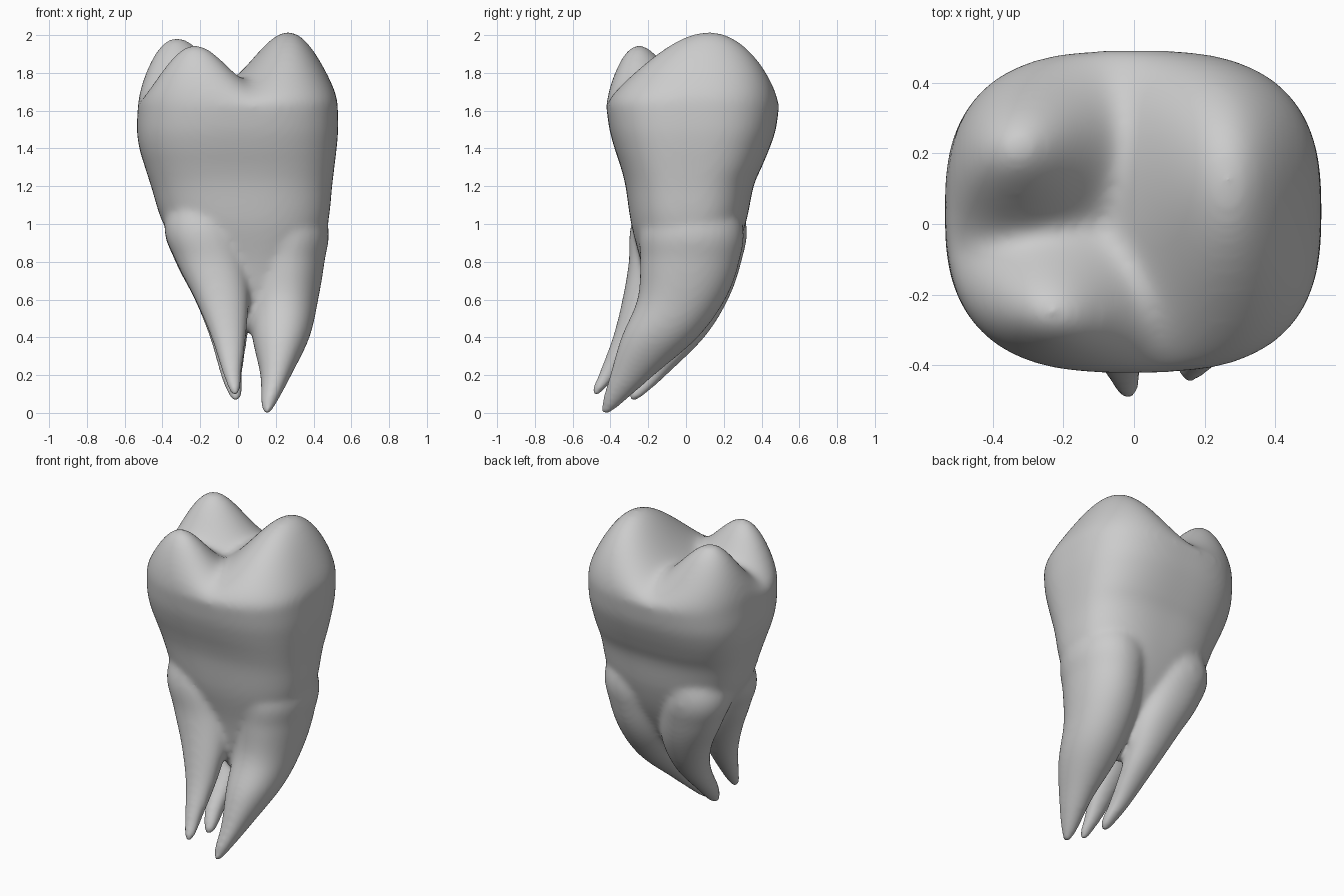
import bpy, bmesh, math

if "Cube" in bpy.data.objects:
    bpy.data.objects.remove(bpy.data.objects["Cube"])

SIDES = 72


def smooth_rows(rows, steps=6):
    """Catmull-Rom interpolation between table rows."""
    out = []
    for i in range(len(rows) - 1):
        a, b, c, d = (rows[max(0, min(len(rows) - 1, i + k))] for k in (-1, 0, 1, 2))
        for s in range(steps):
            t = s / steps
            out.append([q + 0.5 * t * (r - p + t * (2 * p - 5 * q + 4 * r - w
                        + t * (3 * (q - r) + w - p)))
                        for p, q, r, w in zip(a, b, c, d)])
    return out + [list(rows[-1])]


def section(cx, cy, hx, hy, power):
    """Superellipse outline."""
    pts = []
    for i in range(SIDES):
        a = math.tau * i / SIDES
        c, s = math.cos(a), math.sin(a)
        r = (abs(c) ** power + abs(s) ** power) ** (-1 / power)
        pts.append((cx + hx * r * c, cy + hy * r * s))
    return pts


def loft(bm, rings):
    """Closed skin through rings of points."""
    loops = [[bm.verts.new(p) for p in ring] for ring in rings]
    for lo, hi in zip(loops, loops[1:]):
        for i in range(SIDES):
            j = (i + 1) % SIDES
            bm.faces.new((lo[i], lo[j], hi[j], hi[i]))
    bm.faces.new(loops[0][::-1])
    bm.faces.new(loops[-1])


# Cusps: x, y, height, spread in x, spread in y
CUSPS = [(0.28, 0.13, 0.375, 0.2, 0.33),
         (-0.25, -0.29, 0.34, 0.19, 0.17),
         (-0.37, 0.23, 0.375, 0.21, 0.17)]


def chewing_height(x, y):
    total = sum((h * math.exp(-((x - cx) / sx) ** 2 / 2 - ((y - cy) / sy) ** 2 / 2)) ** 4
                for cx, cy, h, sx, sy in CUSPS)
    return 1.65 + total ** 0.25


bm = bmesh.new()

# Crown and neck: z, x min, x max, y min, y max, squareness
BODY = [(0.43, 0.02, 0.09, -0.12, -0.06, 2),
        (0.48, -0.02, 0.15, -0.16, 0.0, 2),
        (0.6, -0.13, 0.28, -0.2, 0.12, 2.1),
        (0.8, -0.27, 0.405, -0.24, 0.24, 2.3),
        (1.0, -0.395, 0.475, -0.29, 0.315, 2.5),
        (1.2, -0.46, 0.498, -0.32, 0.358, 2.7),
        (1.3, -0.492, 0.51, -0.345, 0.4, 2.8),
        (1.4, -0.522, 0.522, -0.378, 0.442, 2.8),
        (1.5, -0.535, 0.53, -0.405, 0.475, 2.8),
        (1.62, -0.53, 0.528, -0.422, 0.492, 2.8)]
rings = []
for z, x0, x1, y0, y1, power in smooth_rows(BODY):
    outline = section((x0 + x1) / 2, (y0 + y1) / 2, (x1 - x0) / 2, (y1 - y0) / 2, power)
    rings.append([(x, y, z) for x, y in outline])

# Chewing surface: the rim rolls over into the cusps
rim, rim_z, mid_y = rings[-1], BODY[-1][0], 0.035
STEPS = 40
for k in range(1, STEPS):
    s = math.cos(math.pi / 2 * k / STEPS)
    dome = math.sqrt(1 - s ** 5)
    ring = []
    for x, y, _ in rim:
        px, py = x * s, mid_y + (y - mid_y) * s
        ring.append((px, py, rim_z + (chewing_height(px, py) - rim_z) * dome))
    rings.append(ring)
loft(bm, rings)

# Roots: z, centre x, centre y, half width, half depth
ROOTS = {
    "left": [(-0.01, 0.15, -0.43, 0.018, 0.02),
             (0.06, 0.165, -0.385, 0.045, 0.06),
             (0.2, 0.2, -0.285, 0.083, 0.118),
             (0.4, 0.227, -0.14, 0.152, 0.203),
             (0.6, 0.242, -0.025, 0.183, 0.233),
             (0.8, 0.255, 0.02, 0.203, 0.262),
             (1.0, 0.26, 0.03, 0.215, 0.27),
             (1.3, 0.22, 0.03, 0.12, 0.15)],
    "front": [(0.09, -0.018, -0.48, 0.02, 0.02),
              (0.14, -0.02, -0.455, 0.038, 0.038),
              (0.2, -0.03, -0.415, 0.05, 0.05),
              (0.4, -0.05, -0.305, 0.093, 0.083),
              (0.6, -0.085, -0.22, 0.143, 0.117),
              (0.8, -0.14, -0.145, 0.188, 0.158),
              (1.0, -0.19, -0.1, 0.2, 0.19),
              (1.3, -0.18, -0.07, 0.11, 0.11)],
    "back": [(0.06, -0.012, -0.285, 0.02, 0.02),
             (0.11, -0.015, -0.25, 0.043, 0.048),
             (0.2, -0.035, -0.175, 0.058, 0.073),
             (0.4, -0.05, -0.005, 0.1, 0.103),
             (0.6, -0.08, 0.1, 0.15, 0.123),
             (0.8, -0.14, 0.14, 0.192, 0.153),
             (1.0, -0.19, 0.13, 0.2, 0.19),
             (1.3, -0.18, 0.11, 0.11, 0.11)],
}
for table in ROOTS.values():
    loft(bm, [[(x, y, z) for x, y in section(cx, cy, hx, hy, 2.1)]
              for z, cx, cy, hx, hy in smooth_rows(table)])

bmesh.ops.recalc_face_normals(bm, faces=bm.faces)
mesh = bpy.data.meshes.new("molar_tooth")
bm.to_mesh(mesh)
bm.free()
tooth = bpy.data.objects.new("molar_tooth", mesh)
bpy.context.collection.objects.link(tooth)

# Fuse crown and roots into one soft skin
fuse = tooth.modifiers.new("fuse", "REMESH")
fuse.mode = "VOXEL"
fuse.voxel_size = 0.014
fuse.use_smooth_shade = True
soften = tooth.modifiers.new("soften", "SMOOTH")
soften.factor = 0.5
soften.iterations = 24

# Colour
grey = bpy.data.materials.new("plain_grey")
grey.use_nodes = True
colour = (0.6, 0.6, 0.6, 1)
grey.diffuse_color = colour
grey.node_tree.nodes["Principled BSDF"].inputs["Base Color"].default_value = colour
mesh.materials.append(grey)
